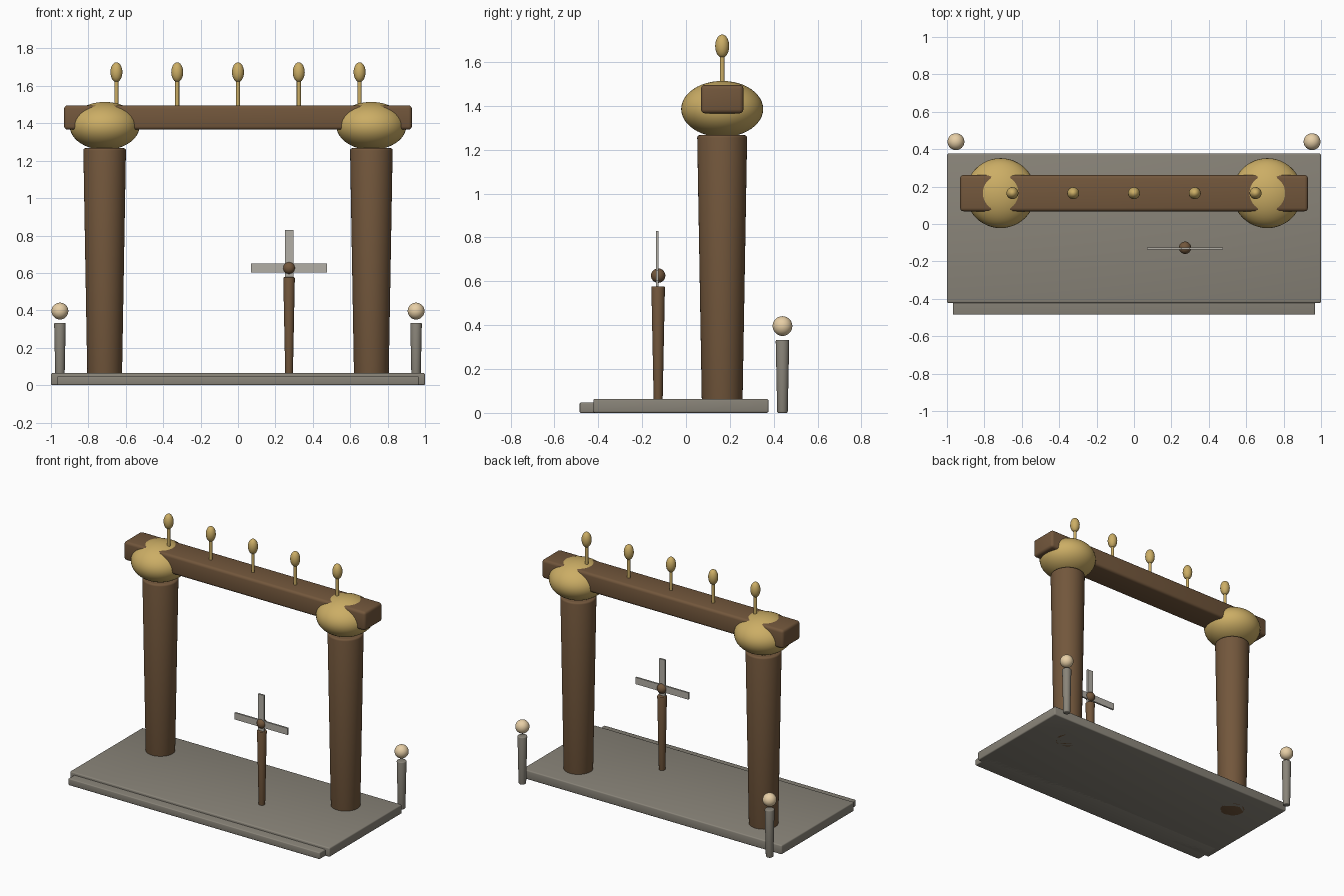
import bpy
import math

if "Cube" in bpy.data.objects:
    bpy.data.objects.remove(bpy.data.objects["Cube"])


def material(name, rgb):
    m = bpy.data.materials.new(name)
    m.diffuse_color = (*rgb, 1)
    m.use_nodes = True
    m.node_tree.nodes["Principled BSDF"].inputs["Base Color"].default_value = m.diffuse_color
    return m


WOOD = material("wood", (0.17, 0.095, 0.045))
GOLD = material("gold", (0.60, 0.42, 0.13))
STONE = material("stone", (0.25, 0.23, 0.19))
PAPER = material("paper", (0.80, 0.62, 0.38))
BLADE = material("blade", (0.45, 0.43, 0.38))


def finish(name, mat, bevel=0):
    ob = bpy.context.object
    ob.name = name
    ob.data.materials.append(mat)
    bpy.ops.object.transform_apply(location=False, rotation=False, scale=True)
    if bevel:
        mod = ob.modifiers.new("soft_edges", 'BEVEL')
        mod.width = bevel
        mod.segments = 3
        mod.limit_method = 'ANGLE'
        mod.angle_limit = math.radians(40)
        bpy.ops.object.modifier_apply(modifier=mod.name)
    bpy.ops.object.shade_smooth_by_angle(angle=math.radians(35))
    return ob


def box(name, lo, hi, mat, bevel=0):
    centre = [(a + b) / 2 for a, b in zip(lo, hi)]
    bpy.ops.mesh.primitive_cube_add(size=1, location=centre)
    bpy.context.object.scale = [b - a for a, b in zip(lo, hi)]
    return finish(name, mat, bevel)


def post(name, x, y, z0, z1, r0, r1, mat, bevel=0, sides=32):
    bpy.ops.mesh.primitive_cone_add(vertices=sides, radius1=r0, radius2=r1,
                                    depth=z1 - z0, location=(x, y, (z0 + z1) / 2))
    return finish(name, mat, bevel)


def ball(name, loc, rx, rz, mat, seg=32):
    bpy.ops.mesh.primitive_uv_sphere_add(segments=seg, ring_count=seg // 2,
                                         radius=1, location=loc)
    bpy.context.object.scale = (rx, rx, rz)
    return finish(name, mat)


GATE_Y = 0.165

# Stone platform and front step
box("platform", (-1, -0.422, 0), (1, 0.376, 0.064), STONE, 0.008)
box("front_step", (-0.968, -0.485, 0), (0.968, -0.3, 0.047), STONE, 0.006)

# Gate posts, capitals and back lanterns, mirrored left and right
for side, s in (("left", -1), ("right", 1)):
    post(side + "_gate_post", s * 0.713, GATE_Y, 0, 1.267, 0.092, 0.114, WOOD, 0.012, 48)
    ball(side + "_capital", (s * 0.713, GATE_Y, 1.386), 0.187, 0.128, GOLD, 48)
    post(side + "_lantern_post", s * 0.952, 0.44, 0, 0.333, 0.024, 0.031, STONE, 0.006)
    ball(side + "_lantern", (s * 0.952, 0.44, 0.396), 0.045, 0.045, PAPER)

# Cross beam
box("cross_beam", (-0.93, GATE_Y - 0.097, 1.366), (0.93, GATE_Y + 0.097, 1.496), WOOD, 0.018)

# Row of finials on the beam
for i in range(5):
    x = (i - 2) * 0.325
    post(f"finial_stem_{i + 1}", x, GATE_Y, 1.48, 1.64, 0.011, 0.011, GOLD, 0, 16)
    ball(f"finial_bud_{i + 1}", (x, GATE_Y, 1.673), 0.032, 0.053, GOLD, 24)

# Pinwheel: pole, hub and two crossed blades
PX, PY, PZ = 0.273, -0.127, 0.626
post("pinwheel_pole", PX, PY, 0.03, 0.577, 0.02, 0.031, WOOD, 0.005)
ball("pinwheel_hub", (PX, PY, PZ), 0.033, 0.033, WOOD, 24)
for name, hx, hz in (("level_blade", 0.203, 0.0235), ("upright_blade", 0.0225, 0.203)):
    box(name, (PX - hx, PY - 0.01, PZ - hz), (PX + hx, PY + 0.002, PZ + hz), BLADE)
